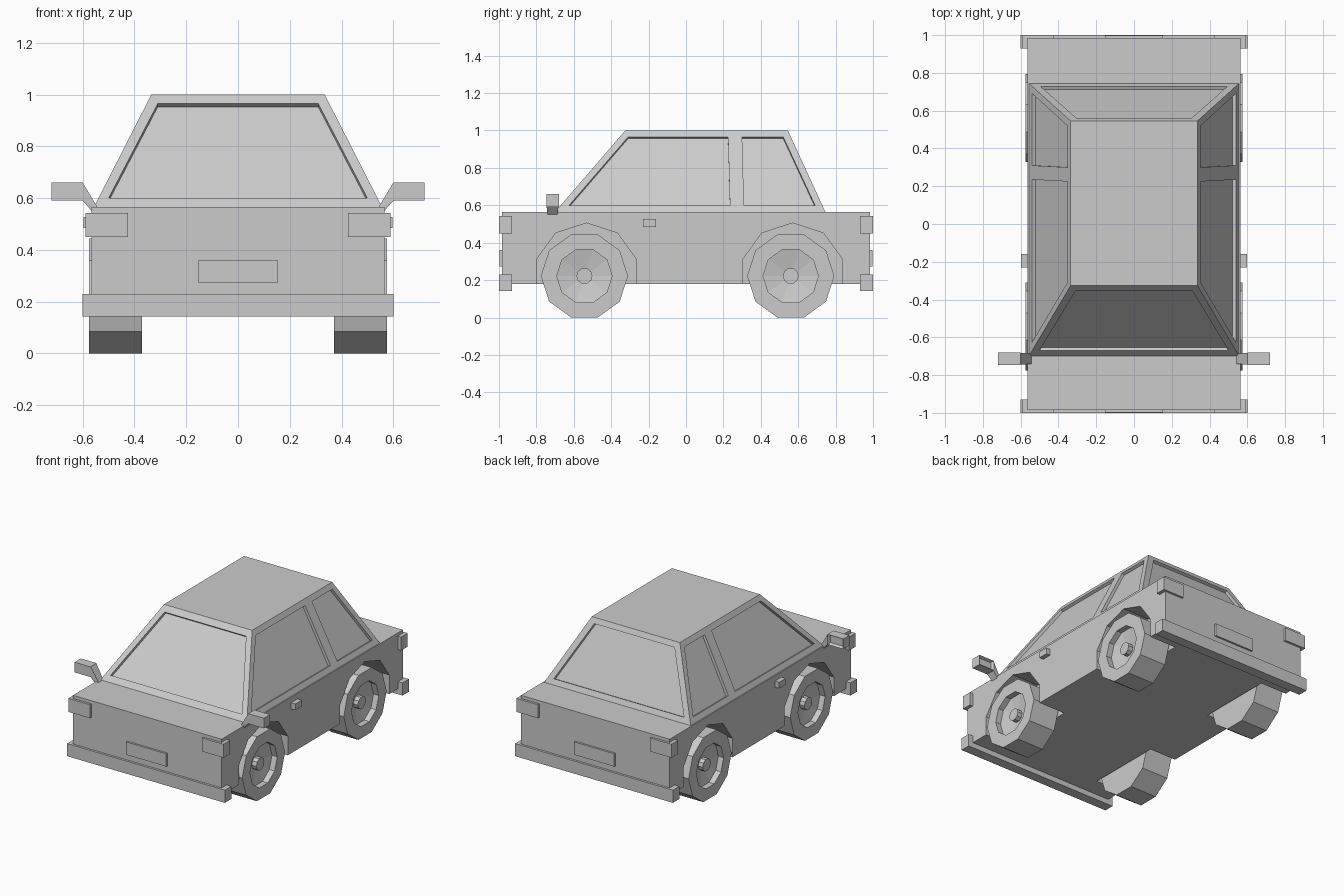
import bpy, bmesh, math
from mathutils import Vector

cube = bpy.data.objects.get("Cube")
if cube:
    bpy.data.objects.remove(cube, do_unlink=True)

grey = bpy.data.materials.new("light_grey")
grey.use_nodes = True
grey.diffuse_color = (0.6, 0.6, 0.6, 1)
grey.node_tree.nodes["Principled BSDF"].inputs["Base Color"].default_value = (0.6, 0.6, 0.6, 1)


def finish(name, bm, mirror=False):
    bmesh.ops.recalc_face_normals(bm, faces=bm.faces)
    mesh = bpy.data.meshes.new(name)
    bm.to_mesh(mesh)
    bm.free()
    mesh.materials.append(grey)
    obj = bpy.data.objects.new(name, mesh)
    bpy.context.collection.objects.link(obj)
    if mirror:
        obj.modifiers.new("Mirror", 'MIRROR').use_mirror_merge = False
    return obj


def hull(name, points, mirror=False):
    """Convex solid around the given points."""
    bm = bmesh.new()
    for p in points:
        bm.verts.new(p)
    bmesh.ops.convex_hull(bm, input=bm.verts)
    bmesh.ops.dissolve_limit(bm, angle_limit=0.01, verts=bm.verts, edges=bm.edges)
    return finish(name, bm, mirror)


def box(name, xs, ys, zs, mirror=False):
    return hull(name, [(x, y, z) for x in xs for y in ys for z in zs], mirror)


def cut(target, cutter):
    cutter.hide_render = True
    mod = target.modifiers.new("Cut", 'BOOLEAN')
    mod.operation = 'DIFFERENCE'
    mod.solver = 'EXACT'
    mod.object = cutter
    bpy.context.view_layer.objects.active = target
    bpy.ops.object.modifier_apply(modifier=mod.name)
    bpy.data.objects.remove(cutter, do_unlink=True)


def ring(radius, y, z, x, start=0.0, count=10):
    angles = [start + math.tau * i / count for i in range(count)]
    return [Vector((x, y + radius * math.cos(a), z + radius * math.sin(a))) for a in angles]


# Lower body with wheel wells
body = box("lower_body", (-0.565, 0.565), (-0.985, 0.985), (0.18, 0.565))
for side in (-1, 1):
    for y in (-0.532, 0.57):
        points = [p for x in (0.36, 0.7) for p in ring(0.28, y, 0.225, side * x, math.pi / 2)]
        cut(body, hull("well_cutter", points))

# Cabin: tapered block with recessed windows
BASE, ROOF = 0.565, 1.0
SILL, HEAD = 0.6, 0.965
cabin = hull("cabin",
             [(x, y, BASE) for x in (-0.557, 0.557) for y in (-0.70, 0.745)] +
             [(x, y, ROOF) for x in (-0.335, 0.335) for y in (-0.325, 0.545)])


def slope(low, high, z):
    return low + (high - low) * (z - BASE) / (ROOF - BASE)


def window(points, depth=0.02):
    """Sink a flat window outline into the cabin."""
    pts = [Vector(p) for p in points]
    n = (pts[1] - pts[0]).cross(pts[2] - pts[0]).normalized()
    if n.z < 0:
        n = -n
    cut(cabin, hull("window_cutter", [p + n * d for p in pts for d in (-depth, 0.05)]))


# Front and back glass
for low, high, bottom, top in ((-0.70, -0.325, 0.50, 0.31), (0.745, 0.545, 0.495, 0.305)):
    window([(x, slope(low, high, z), z) for x, z in
            ((-bottom, SILL), (bottom, SILL), (top, HEAD), (-top, HEAD))])

# Side glass, two panes on each side
front_pane = ((-0.625, SILL), (0.235, SILL), (0.225, HEAD), (-0.31, HEAD))
rear_pane = ((0.31, SILL), (0.69, SILL), (0.52, HEAD), (0.30, HEAD))
for side in (-1, 1):
    for pane in (front_pane, rear_pane):
        window([(side * slope(0.557, 0.335, z), y, z) for y, z in pane])

# Bumpers, lamps and plates at both ends
for end, s in (("front", -1), ("rear", 1)):
    box(end + "_bumper", (-0.6, 0.6), (s * 0.93, s), (0.143, 0.23))
    box(end + "_lamps", (0.425, 0.59), (s * 0.93, s), (0.45, 0.543), mirror=True)
    box(end + "_plate", (-0.153, 0.153), (s * 0.98, s * 0.998), (0.272, 0.36))

# Door handles
box("door_handles", (0.55, 0.597), (-0.23, -0.16), (0.485, 0.528), mirror=True)


# Wheels: ten-sided tyre, sunken rim and raised hub
def wheels(name, y):
    bm = bmesh.new()
    profile = ((0.37, 0.233), (0.575, 0.233), (0.575, 0.148),
               (0.535, 0.148), (0.515, 0.043), (0.55, 0.043))
    loops = [[bm.verts.new(p) for p in ring(r, y, 0.222, x)] for x, r in profile]
    for a, b in zip(loops, loops[1:]):
        for i in range(10):
            j = (i + 1) % 10
            bm.faces.new((a[i], a[j], b[j], b[i]))
    bm.faces.new(loops[0])
    bm.faces.new(loops[-1])
    finish(name, bm, mirror=True)


wheels("front_wheels", -0.543)
wheels("rear_wheels", 0.56)

# Door mirrors: housing with sunken glass, on a slanted arm
bm = bmesh.new()
bmesh.ops.create_cube(bm, size=1)
for v in bm.verts:
    v.co = (0.66 + v.co.x * 0.12, -0.713 + v.co.y * 0.067, 0.625 + v.co.z * 0.07)
back = max(bm.faces, key=lambda f: f.calc_center_median().y)
bmesh.ops.inset_region(bm, faces=[back], thickness=0.012)
for v in back.verts:
    v.co.y -= 0.02
finish("door_mirrors", bm, mirror=True)
hull("mirror_arms",
     [(x, y, z) for x, z in ((0.60, 0.66), (0.60, 0.59)) for y in (-0.745, -0.682)] +
     [(x, y, z) for x, z in ((0.54, 0.56), (0.565, 0.55)) for y in (-0.74, -0.688)],
     mirror=True)
